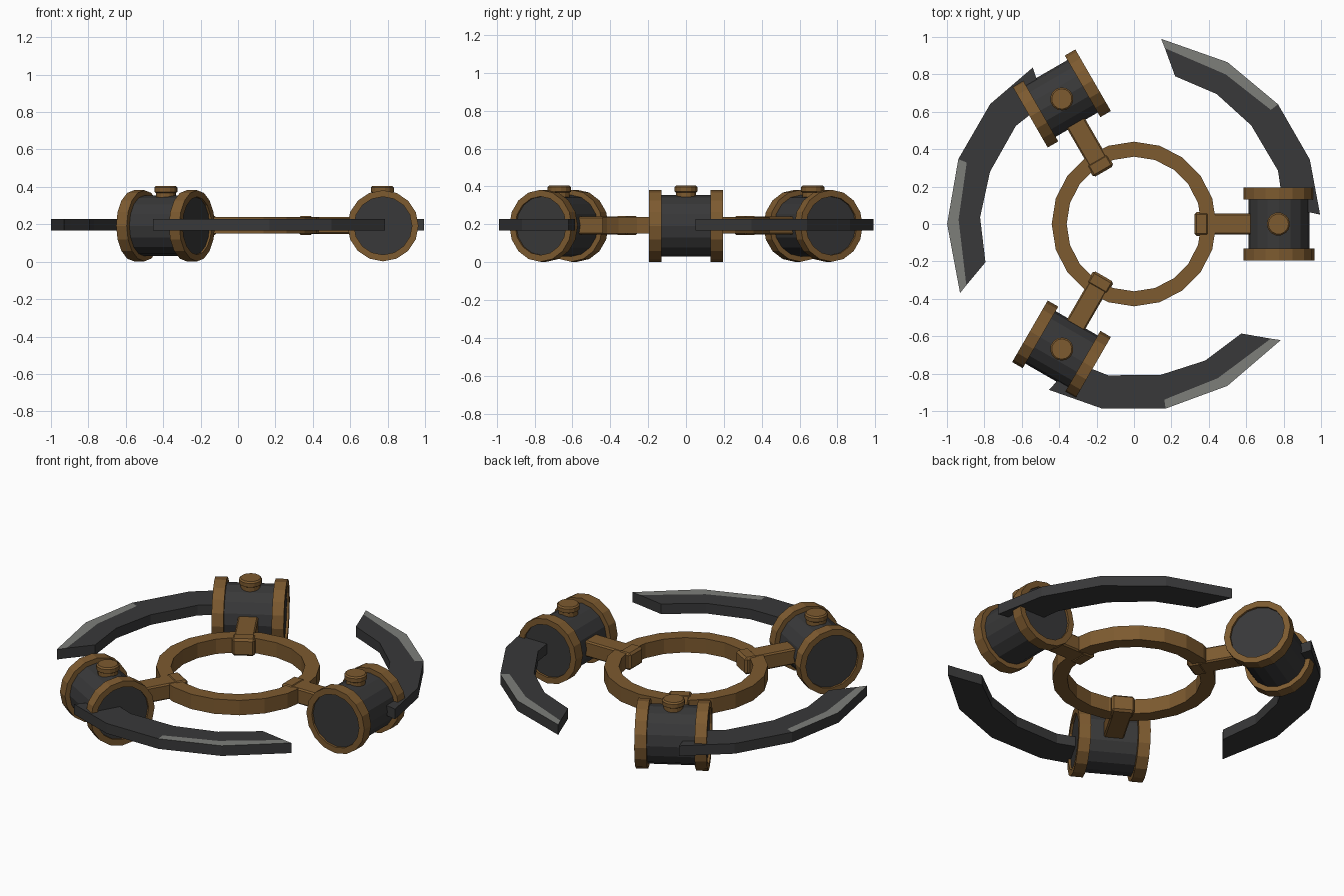
import bpy, bmesh, math
from mathutils import Matrix, Vector

if "Cube" in bpy.data.objects:
    bpy.data.objects.remove(bpy.data.objects["Cube"])


def material(name, rgb):
    m = bpy.data.materials.new(name)
    m.diffuse_color = (*rgb, 1)
    m.use_nodes = True
    m.node_tree.nodes["Principled BSDF"].inputs["Base Color"].default_value = m.diffuse_color
    return m


BRONZE = material("bronze brown", (0.205, 0.103, 0.029))
DARK = material("dark iron", (0.040, 0.040, 0.041))
STEEL = material("sharpened steel", (0.205, 0.21, 0.195))
ZC = 0.192  # height of the drum axis


def add_object(name, bm, mats, turn=0.0):
    bmesh.ops.recalc_face_normals(bm, faces=bm.faces)
    me = bpy.data.meshes.new(name)
    bm.to_mesh(me)
    bm.free()
    for m in mats:
        me.materials.append(m)
    ob = bpy.data.objects.new(name, me)
    ob.rotation_euler[2] = turn
    bpy.context.collection.objects.link(ob)
    return ob


def lathe(profile, sides, closed, place=Matrix()):
    """Spin (radius, height) points round z; closed = tube, otherwise capped."""
    bm = bmesh.new()
    rings = []
    for r, h in profile:
        rings.append([bm.verts.new(place @ Vector((
            r * math.cos(2 * math.pi * i / sides),
            r * math.sin(2 * math.pi * i / sides), h))) for i in range(sides)])
    n = len(rings)
    for k in range(n if closed else n - 1):
        a, b = rings[k], rings[(k + 1) % n]
        for i in range(sides):
            j = (i + 1) % sides
            bm.faces.new((a[i], a[j], b[j], b[i]))
    if not closed:
        bm.faces.new(rings[0])
        bm.faces.new(rings[-1])
    return bm


def box(x0, x1, half_y, z0, z1, bevel):
    bm = bmesh.new()
    bmesh.ops.create_cube(bm, size=1)
    for v in bm.verts:
        v.co = ((x0 + x1) / 2 + v.co.x * (x1 - x0), v.co.y * 2 * half_y,
                (z0 + z1) / 2 + v.co.z * (z1 - z0))
    bmesh.ops.bevel(bm, geom=bm.edges[:], offset=bevel, segments=1, affect='EDGES')
    return bm


def blade():
    """Curved blade: outer, edge-line and inner columns, given thickness."""
    outer = [(0.995, 0.05), (0.94, 0.345), (0.77, 0.64), (0.50, 0.865), (0.145, 0.99)]
    inner = [(0.80, 0.08), (0.77, 0.285), (0.627, 0.527), (0.442, 0.695), (0.22, 0.79)]
    line = [(0.95, 0.06), (0.89, 0.33), (0.732, 0.61), (0.49, 0.80), (0.165, 0.94)]
    bm = bmesh.new()
    lo, hi = [[[bm.verts.new((x, y, z)) for x, y in col] for col in (outer, line, inner)]
              for z in (0.168, 0.228)]
    for k in range(4):
        for c in range(2):
            for layer in (lo, hi):
                f = bm.faces.new((layer[c][k], layer[c][k + 1],
                                  layer[c + 1][k + 1], layer[c + 1][k]))
                # ground edge on the far half of the outer top strip
                f.material_index = int(layer is hi and c == 0 and k >= 2)
        for c in (0, 2):
            bm.faces.new((lo[c][k], lo[c][k + 1], hi[c][k + 1], hi[c][k]))
    for k in (0, 4):
        for c in range(2):
            bm.faces.new((lo[c][k], lo[c + 1][k], hi[c + 1][k], hi[c][k]))
    return bm


# central ring
add_object("center_ring", lathe([(0.44, 0.15), (0.44, 0.238), (0.36, 0.238), (0.36, 0.15)],
                                20, True), [BRONZE])

# drum axis lies along y, its first side corner points outward
drum = Matrix.Translation((0.775, 0, ZC)) @ Matrix.Rotation(math.radians(-90), 4, 'X')
knob = Matrix.Translation((0.772, 0, 0))

for n in range(3):
    t = n * 2 * math.pi / 3
    # spoke and the clip holding it on the ring
    add_object(f"arm_{n}", box(0.38, 0.66, 0.055, 0.147, 0.24, 0.008), [BRONZE], t)
    add_object(f"ring_clip_{n}", box(0.323, 0.40, 0.063, 0.143, 0.244, 0.012), [BRONZE], t)
    # drum body with two rims
    add_object(f"drum_{n}", lathe([(0.162, -0.182), (0.162, 0.182)], 16, False, drum), [DARK], t)
    for side, s in (("a", -1), ("b", 1)):
        rim = [(0.19, s * 0.13), (0.19, s * 0.195), (0.155, s * 0.195), (0.155, s * 0.13)]
        add_object(f"drum_rim_{n}{side}", lathe(rim, 16, True, drum), [BRONZE], t)
    # top button
    add_object(f"button_{n}", lathe([(0.054, 0.33), (0.054, 0.368), (0.062, 0.373),
                                     (0.062, 0.396), (0.054, 0.404)], 14, False, knob), [BRONZE], t)
    # curved blade
    add_object(f"blade_{n}", blade(), [DARK, STEEL], t)
